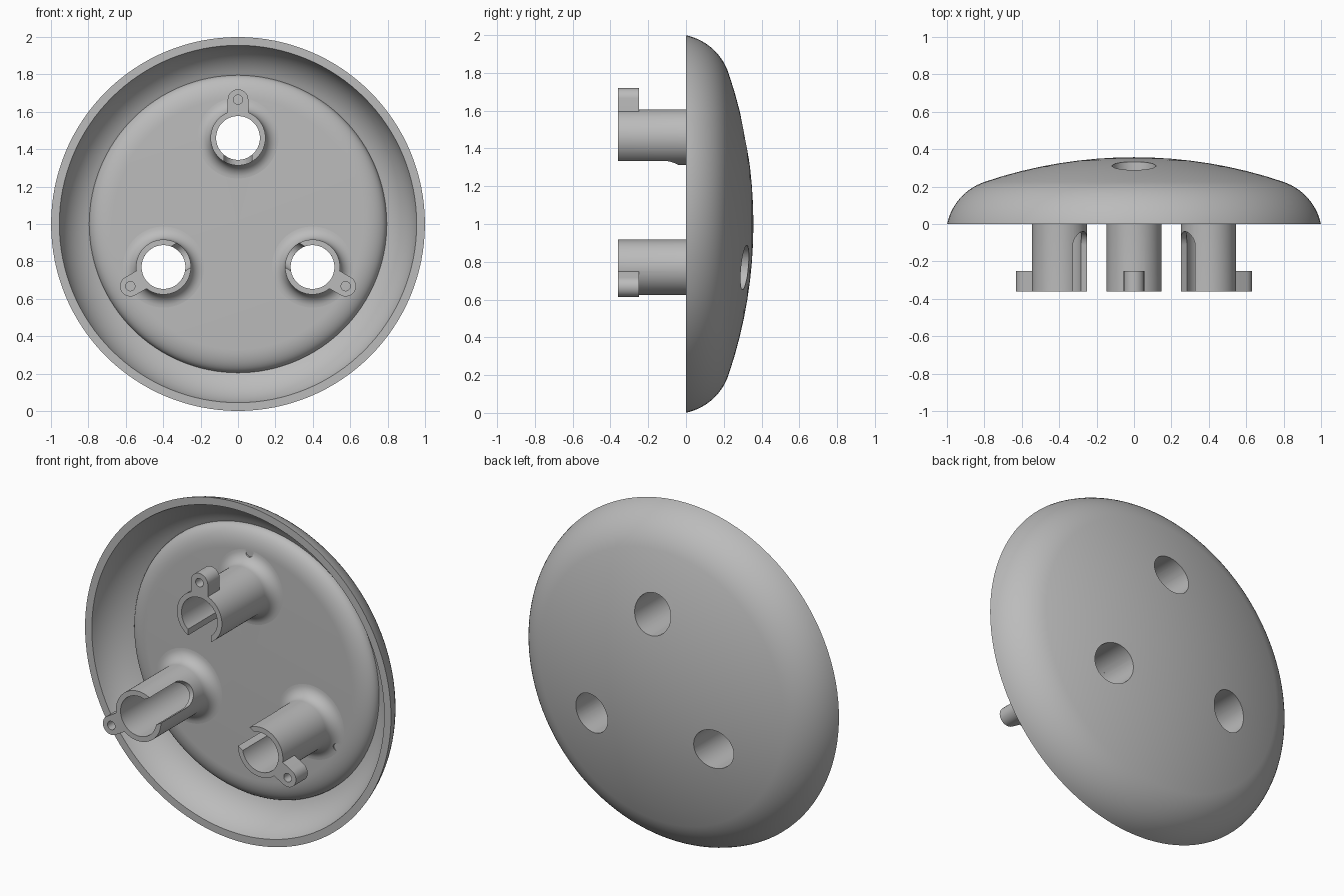
import bpy
import bmesh
from math import sin, cos, pi, radians, sqrt
from mathutils import Vector

if "Cube" in bpy.data.objects:
    bpy.data.objects.remove(bpy.data.objects["Cube"])

grey = bpy.data.materials.new("plain_grey")
grey.use_nodes = True
COLOUR = (0.5, 0.5, 0.5, 1)
grey.diffuse_color = COLOUR
grey.node_tree.nodes["Principled BSDF"].inputs["Base Color"].default_value = COLOUR

POST_Z = 0.46            # distance of each post from the disc axis
HOLE_R, POST_R = 0.117, 0.147
FRONT_Y, FLOOR_Y = -0.36, 0.11


def finish(name, bm):
    bmesh.ops.remove_doubles(bm, verts=bm.verts, dist=1e-5)
    bmesh.ops.recalc_face_normals(bm, faces=bm.faces)
    mesh = bpy.data.meshes.new(name)
    bm.to_mesh(mesh)
    bm.free()
    mesh.materials.append(grey)
    obj = bpy.data.objects.new(name, mesh)
    bpy.context.collection.objects.link(obj)
    return obj


def arc(cx, cy, radius, start, end, steps):
    angles = [radians(start + (end - start) * i / steps) for i in range(steps + 1)]
    return [(cx + radius * cos(a), cy + radius * sin(a)) for a in angles]


def lathe(name, profile, steps, z=0, closed=False):
    """Revolve (radius, y) points about a y-parallel axis at height z."""
    bm = bmesh.new()
    verts = [bm.verts.new((r, y, z)) for r, y in profile]
    pairs = list(zip(verts, verts[1:]))
    if closed:
        pairs.append((verts[-1], verts[0]))
    edges = [bm.edges.new(p) for p in pairs]
    bmesh.ops.spin(bm, geom=verts + edges, cent=(0, 0, z), axis=(0, 1, 0),
                   angle=2 * pi, steps=steps, use_merge=True)
    return finish(name, bm)


def prism(name, outline, direction):
    bm = bmesh.new()
    face = bm.faces.new([bm.verts.new(p) for p in outline])
    out = bmesh.ops.extrude_face_region(bm, geom=[face])
    moved = [v for v in out["geom"] if isinstance(v, bmesh.types.BMVert)]
    bmesh.ops.translate(bm, verts=moved, vec=Vector(direction))
    return finish(name, bm)


def rod(name, radius, z, x=0, steps=64):
    ring = arc(x, z, radius, 0, 360, steps)[:-1]
    return prism(name, [(px, -1, pz) for px, pz in ring], (0, 2, 0))


def boolean(target, tool, operation="DIFFERENCE"):
    tool.hide_render = True
    mod = target.modifiers.new(operation.lower(), "BOOLEAN")
    mod.operation, mod.solver, mod.object = operation, "EXACT", tool
    bpy.context.view_layer.objects.active = target
    bpy.ops.object.modifier_apply(modifier=mod.name)
    bpy.data.objects.remove(tool)


def smooth(obj):
    bpy.ops.object.select_all(action="DESELECT")
    obj.select_set(True)
    bpy.context.view_layer.objects.active = obj
    bpy.ops.object.shade_smooth_by_angle(angle=radians(30))


# Domed disc: shallow back, rounded edge, hollow rim and raised inner floor
DOME_R = 2.49
back = [(r, 0.357 - DOME_R + sqrt(DOME_R ** 2 - r * r))
        for r in [0.1 * i for i in range(8)]]
edge = arc(0.702, -0.063, 0.304, 71.3, 12, 14)
rim_wall = arc(0.702, -0.063, 0.261, 14, 69, 12)
shoulder = [(0.67 + 0.125 * cos(a), FLOOR_Y + 0.07 * (1 - sin(a)))
            for a in [radians(9 * i) for i in range(11)]]
disc = lathe("domed_disc", back + edge + rim_wall + shoulder + [(0, FLOOR_Y)], 128)

for angle in (0, 120, -120):
    a = radians(angle)
    boolean(disc, rod("hole_cutter", HOLE_R, POST_Z * cos(a), POST_Z * sin(a)))
disc.location.z = 1
smooth(disc)

# Hollow post with a flared foot
FLARE = 0.07
foot = [(x, y) for x, y in arc(POST_R + FLARE, FLOOR_Y - FLARE, FLARE, 180, 90, 8)]
tube = [(HOLE_R, FLOOR_Y + 0.002), (HOLE_R, FRONT_Y), (POST_R, FRONT_Y)]
post = lathe("top_post", tube + foot + [(POST_R + FLARE, FLOOR_Y + 0.002)],
             64, z=POST_Z, closed=True)

# Screw lug on the outward side
LUG_R, LUG_Z = 0.055, 0.665
lug_outline = arc(0, LUG_Z, LUG_R, 0, 180, 20)
lug_outline += [(-LUG_R, POST_Z + 0.13), (LUG_R, POST_Z + 0.13)]
lug = prism("lug", [(x, FRONT_Y, z) for x, z in lug_outline], (0, 0.11, 0))
boolean(post, lug, "UNION")
boolean(post, rod("screw_hole_cutter", 0.025, LUG_Z, steps=24))

# Round-ended slot on the inward side
SLOT_R = 0.075
slot = arc(0, -0.04 - SLOT_R, SLOT_R, 0, 180, 20) + [(-SLOT_R, -0.5), (SLOT_R, -0.5)]
boolean(post, prism("slot_cutter", [(x, y, POST_Z) for x, y in slot], (0, 0, -0.3)))
post.location.z = 1
smooth(post)

# Matching posts, a third of a turn either way
for name, angle in (("left_post", 120), ("right_post", -120)):
    twin = post.copy()
    twin.name = name
    twin.rotation_euler.y = radians(angle)
    bpy.context.collection.objects.link(twin)
